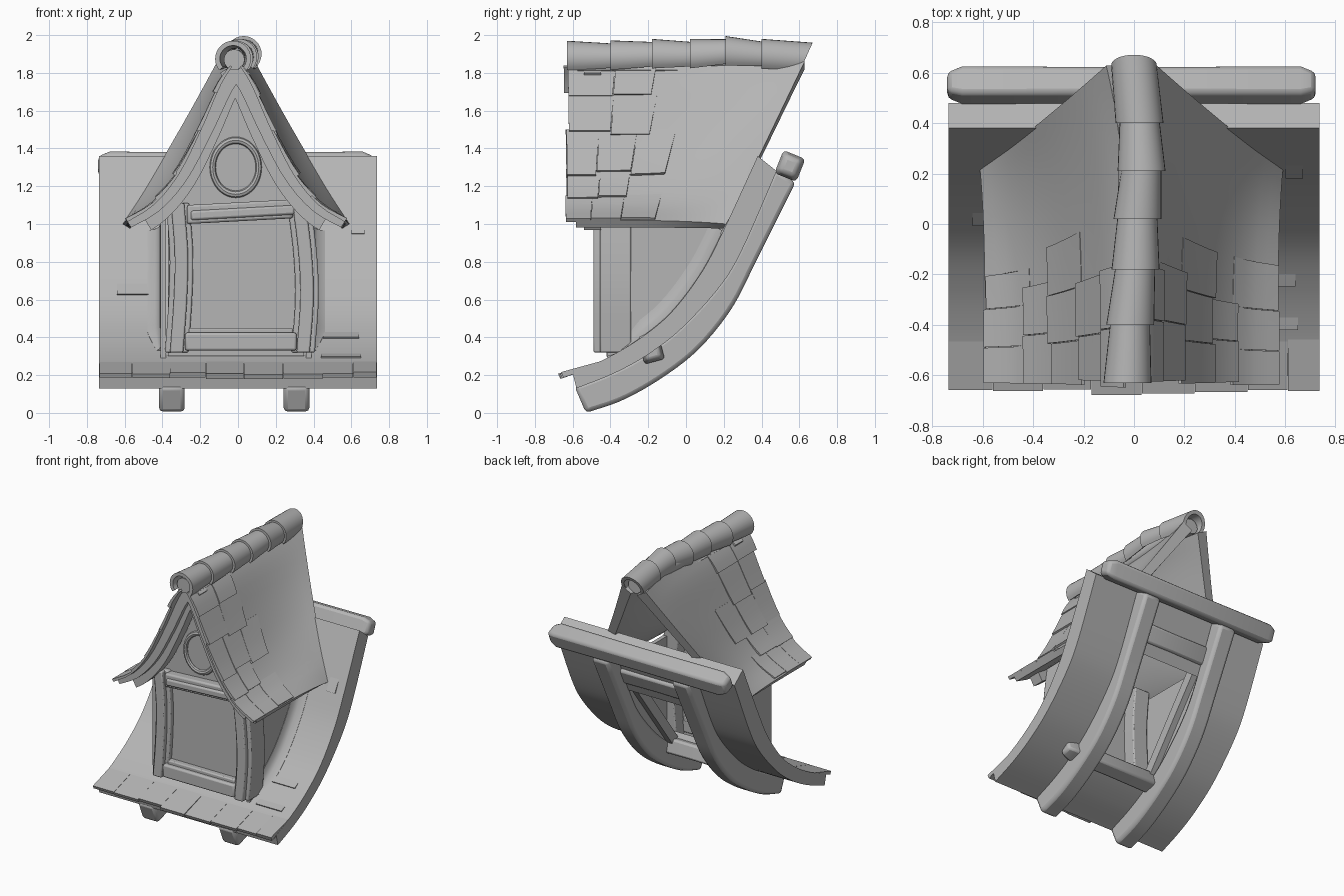
import bpy, bmesh, random
from math import sin, cos, pi, radians
from mathutils import Vector

random.seed(4)
if "Cube" in bpy.data.objects:
    bpy.data.objects.remove(bpy.data.objects["Cube"])

grey = bpy.data.materials.new("plain_grey")
grey.use_nodes = True
grey.diffuse_color = (0.46, 0.46, 0.46, 1)
grey.node_tree.nodes["Principled BSDF"].inputs["Base Color"].default_value = grey.diffuse_color
parts = []


def loft(name, rings, bevel=0):
    """Bridge closed rings of points into a capped solid."""
    bm = bmesh.new()
    rows = [[bm.verts.new(p) for p in ring] for ring in rings]
    n = len(rows[0])
    for a, b in zip(rows, rows[1:]):
        for i in range(n):
            j = (i + 1) % n
            bm.faces.new((a[i], a[j], b[j], b[i]))
    bm.faces.new(rows[0][::-1])
    bm.faces.new(rows[-1])
    bmesh.ops.recalc_face_normals(bm, faces=bm.faces)
    mesh = bpy.data.meshes.new(name)
    bm.to_mesh(mesh)
    bm.free()
    mesh.materials.append(grey)
    ob = bpy.data.objects.new(name, mesh)
    bpy.context.collection.objects.link(ob)
    if bevel:
        mod = ob.modifiers.new("soft_edges", "BEVEL")
        mod.width, mod.segments, mod.limit_method = bevel, 2, "ANGLE"
    parts.append(ob)


def curve(points, u):
    """Smooth curve through evenly spaced 2D points, u from 0 to 1."""
    last = len(points) - 1
    f = min(max(u, 0), 1) * last
    i = min(int(f), last - 1)
    t = f - i
    p = [Vector(points[k]) for k in (i, i + 1)]
    before = Vector(points[i - 1]) if i else 2 * p[0] - p[1]
    after = Vector(points[i + 2]) if i + 2 <= last else 2 * p[1] - p[0]
    m0, m1 = (p[1] - before) / 2, (after - p[0]) / 2
    return ((2*t**3 - 3*t*t + 1) * p[0] + (t**3 - 2*t*t + t) * m0
            + (3*t*t - 2*t**3) * p[1] + (t**3 - t*t) * m1)


def steps(a, b, n):
    return [a + (b - a) * i / n for i in range(n + 1)]


def beam_x(name, x, y, z, tilt=0, bevel=.012):
    """Bar along x whose height rises by tilt from one end to the other."""
    loft(name, [[(x[0], j, k) for j, k in ((y[0], z[0]), (y[1], z[0]), (y[1], z[1]), (y[0], z[1]))],
                [(x[1], j, k + tilt) for j, k in ((y[0], z[0]), (y[1], z[0]), (y[1], z[1]), (y[0], z[1]))]],
         bevel)


def plate_x(name, x0, x1, outline):
    loft(name, [[(x, p[0], p[1]) for p in outline] for x in (x0, x1)])


# Main curved roof, in y and z
TOP = [(-.6, .21), (-.42, .29), (-.25, .39), (-.08, .53), (.08, .74), (.2, .97), (.38, 1.36)]
UNDER = [(-.58, .13), (-.38, .21), (-.2, .31), (-.02, .45), (.18, .67), (.3, .87), (.48, 1.28)]
BEAM = [(-.53, 0), (-.33, .07), (-.12, .19), (.07, .34), (.24, .55), (.37, .8), (.58, 1.22)]


def sweep(name, x0, x1, upper, lower, u0=0, u1=1, bevel=0):
    rings = []
    for u in steps(u0, u1, 28):
        a, b = curve(upper, u), curve(lower, u)
        rings.append([(x0, *a), (x1, *a), (x1, *b), (x0, *b)])
    loft(name, rings, bevel)


sweep("roof_left_panel", .25, .735, TOP, UNDER)
sweep("roof_right_panel", -.735, -.3, TOP, UNDER)
sweep("roof_lower_panel", -.3, .25, TOP, UNDER, 0, .36)
sweep("roof_upper_panel", -.3, .25, TOP, UNDER, .86, 1)

# Rafters, cross beams and the top beam
for name, x in (("right_rafter", -.35), ("left_rafter", .31)):
    sweep(name, x - .068, x + .068, [(y - .01, z + .01) for y, z in UNDER], BEAM, 0, 1, .022)


def tilted_beam(name, x0, x1, centre, size, angle, bevel):
    c = Vector(centre)
    along = Vector((cos(angle), sin(angle))) * size[0] / 2
    across = Vector((-sin(angle), cos(angle))) * size[1] / 2
    corners = [c + along + across, c - along + across, c - along - across, c + along - across]
    mid = (x0 + x1) / 2
    loft(name, [[(x, *(c + (p - c) * k)) for p in corners]
                for x, k in ((x0, .7), (x0 + .06, 1), (mid, .96), (x1 - .06, 1), (x1, .7))], bevel)


tilted_beam("top_beam", -.74, .72, (.55, 1.307), (.125, .13), radians(-22), .02)
tilted_beam("lower_cross_beam", -.34, .46, (-.18, .325), (.11, .11), radians(15), .015)
tilted_beam("upper_cross_beam", -.34, .3, (.36, 1.07), (.1, .13), radians(-25), .015)


def strut(name, x0, x1, start, end, depth):
    a, b = Vector(start), Vector(end)
    n = Vector((a.y - b.y, b.x - a.x)).normalized() * depth / 2
    plate_x(name, x0, x1, [a + n, b + n, b - n, a - n])


# Straight struts beside the opening
for word, x in (("left", .235), ("right", -.285)):
    strut(f"strut_{word}", x - .03, x + .03, (-.17, .37), (.33, 1.03), .07)


# Row of tiles along the lower edge, and a few loose ones higher up
def roof_tile(name, x0, x1, u0, u1, overhang=0, lift=.03):
    a, b = curve(TOP, u0), curve(TOP, u1)
    d = (b - a).normalized()
    n = Vector((-d.y, d.x))
    a = a - d * overhang
    loft(name, [[(x, *(a + n * lift)), (x, *(b - n * .006)), (x, *(b - n * .02)), (x, *(a - n * .002))]
                for x in (x0, x1)])


edges = [-.735, -.56, -.36, -.17, .03, .24, .45, .61, .735]
for i, (a, b) in enumerate(zip(edges, edges[1:])):
    roof_tile(f"edge_tile_{i}", a + .001, b - .001, 0, .16, .06 + random.uniform(-.012, .014),
              .026 + random.uniform(-.005, .005))
for i, (x, w, u) in enumerate([(-.64, .22, .58), (.44, .21, .17), (.45, .19, .34), (.6, .07, .82)]):
    roof_tile(f"loose_tile_{i}", x, x + w, u, u + .07, 0, .009)

# Dormer roof: a gable that flares at the back, where it lies on the main roof slope
FRONT = [(.015, 1.86), (.09, 1.74), (.19, 1.51), (.31, 1.27), (.44, 1.11), (.58, 1.02)]
BACK = [(.1, 1.86), (.165, 1.74), (.265, 1.56), (.38, 1.36), (.49, 1.17), (.6, 1.0)]
Y0 = -.6


def gable(t, s, depth=0):
    """Point across the gable (t) and from front to back (s), sunk by depth."""
    def point(k):
        return curve(FRONT, k).lerp(curve(BACK, k), max(s, 0) ** 3.5)
    p = point(t)
    d = (point(min(t + .02, 1)) - point(max(t - .02, 0))).normalized()
    y = Y0 + s * (.215 + (p.y - 1) * .48 - Y0)
    return Vector((p.x + d.y * depth, y, p.y - d.x * depth))


def gable_strip(name, side, t0, t1, s0, s1, outer, inner, nt=16, ns=18):
    rings = []
    for s in steps(s0, s1, ns):
        ring = [gable(t, s, outer(t)) for t in steps(t0, t1, nt)]
        ring += [gable(t, s, inner(t)) for t in steps(t1, t0, nt)]
        rings.append([(side * p.x - .01, p.y, p.z) for p in ring])
    loft(name, rings)


for side, word in ((1, "left"), (-1, "right")):
    gable_strip(f"dormer_roof_{word}", side, 0, 1, 0.02, 1, lambda t: 0, lambda t: .085 - .04 * t)
    # Barge board under the front edge
    rings = []
    for t in steps(0, .89, 18):
        a, b = gable(t, 0, .02), gable(t, 0, .113)
        rings.append([(side * p.x - .015, y, p.z) for p, y in ((a, -.54), (a, -.45), (b, -.45), (b, -.54))])
    loft(f"barge_board_{word}", rings)
    # Overlapping shingles near the front edge
    cuts = [.06, .25, .43, .6, .76, 1]
    for r, (t0, t1) in enumerate(zip(cuts, cuts[1:])):
        s = -.03 + random.uniform(-.015, .015)
        for c in range(2 + (r == 2) + (r == 4)):
            w = random.uniform(.16, .22)
            top, low = t0 - .02, t1 + random.uniform(-.015, .02)
            lift = random.uniform(.01, .018)
            gable_strip(f"shingle_{word}_{r}_{c}", side, top, low, s, s + w - .003,
                        lambda t: -.002 - (lift - .002) * (t - top) / (low - top), lambda t: .01, 4, 2)
            s += w

# Ridge caps: overlapping tapered half-round tiles
ridge = [(-.63, -.026, 1.875), (-.4, -.015, 1.877), (-.18, .006, 1.885), (.02, .014, 1.885),
         (.21, .03, 1.9), (.4, .022, 1.885), (.63, 0, 1.87)]
for i, (a, b) in enumerate(zip(ridge, ridge[1:])):
    rings = []
    for (y, x, z), r, back in ((a, .095, 0), (b, .09 if i == 5 else .078, 1)):
        ring = []
        for radius, sign in ((r, 1), (r - .025, -1)):
            for ang in steps(-40, 220, 20)[::sign]:
                dx, dz = radius * cos(radians(ang)), radius * sin(radians(ang))
                slant = dz * .45 if i == 5 and back else 0
                ring.append((x + dx, y + slant + (.02 if back and i < 5 else 0), z + dz))
        rings.append(ring)
    loft(f"ridge_cap_{i}", rings)
loft("ridge_core", [[(x + .055 * cos(k * pi / 8), y, 1.87 + .055 * sin(k * pi / 8)) for k in range(16)]
                    for x, y in ((-.02, -.61), (0, .6))])

# Dormer walls with a soft flare where they meet the main roof
base = [curve(TOP, u) for u in steps(.17, .83, 12)]
for side, word, x in ((1, "left", .36), (-1, "right", -.38)):
    plate_x(f"dormer_wall_{word}", x, x + side * .03,
            [(p.x, p.y - .03) for p in base] + [(.22, 1.06), (-.42, 1.06)])
    rings = []
    for u in steps(.24, .83, 20):
        p = curve(TOP, u)
        d = curve(TOP, u + .01) - curve(TOP, u - .01)
        n = Vector((-d.y, d.x)).normalized()
        grow = min(1, .3 + (u - .24) * 5)
        rings.append([(x + side * (.03 + w * grow), *(p + n * h * grow))
                      for w, h in ((-.02, .08), (.002, .08), (.01, .045), (.03, .02),
                                   (.07, .002), (.07, -.02), (-.02, -.02))])
    loft(f"wall_flare_{word}", rings)
half = [(.36, .3), (.36, 1.12), (.2, 1.34), (.09, 1.58)]
outline = half + [(0, 1.72)] + [(-x, z) for x, z in half[::-1]]
loft("dormer_front_wall", [[(x - .01, y, z) for x, z in outline] for y in (-.42, -.385)])


# Window frame with slightly bowed posts
def post(name, path, w, y0, y1):
    rings = []
    for u in steps(0, 1, 10):
        x, z = curve(path, u)
        rings.append([(x - w, y0, z), (x + w, y0, z), (x + w, y1, z), (x - w, y1, z)])
    loft(name, rings, .008)


right_path = [(-.325, .32), (-.305, .6), (-.3, .85), (-.32, 1.11)]
left_path = [(.345, .32), (.365, .6), (.355, .85), (.32, 1.13)]
for word, path in (("right", right_path), ("left", left_path)):
    post(f"corner_post_{word}", path, .062, -.455, -.29)
    post(f"frame_post_{word}", path, .035, -.49, -.44)
beam_x("window_lintel", (-.27, .29), (-.48, -.4), (1.0, 1.1), .03)
beam_x("window_lintel_trim", (-.25, .3), (-.495, -.42), (1.02, 1.07), .03)
beam_x("window_sill", (-.28, .31), (-.49, -.38), (.33, .425))
beam_x("window_sill_trim", (-.26, .29), (-.46, -.38), (.41, .45), 0, .008)

# Round gable window
bpy.ops.mesh.primitive_torus_add(major_segments=40, minor_segments=8, major_radius=.122, minor_radius=.016,
                                 location=(-.012, -.425, 1.3), rotation=(pi / 2, 0, 0))
ring = bpy.context.object
ring.name = "round_window_ring"
ring.scale.y = 1.17
ring.data.materials.append(grey)
parts.append(ring)

# Smooth shading with crisp edges
bpy.ops.object.select_all(action="DESELECT")
for ob in parts:
    ob.select_set(True)
bpy.context.view_layer.objects.active = parts[0]
bpy.ops.object.shade_smooth_by_angle(angle=radians(35))
